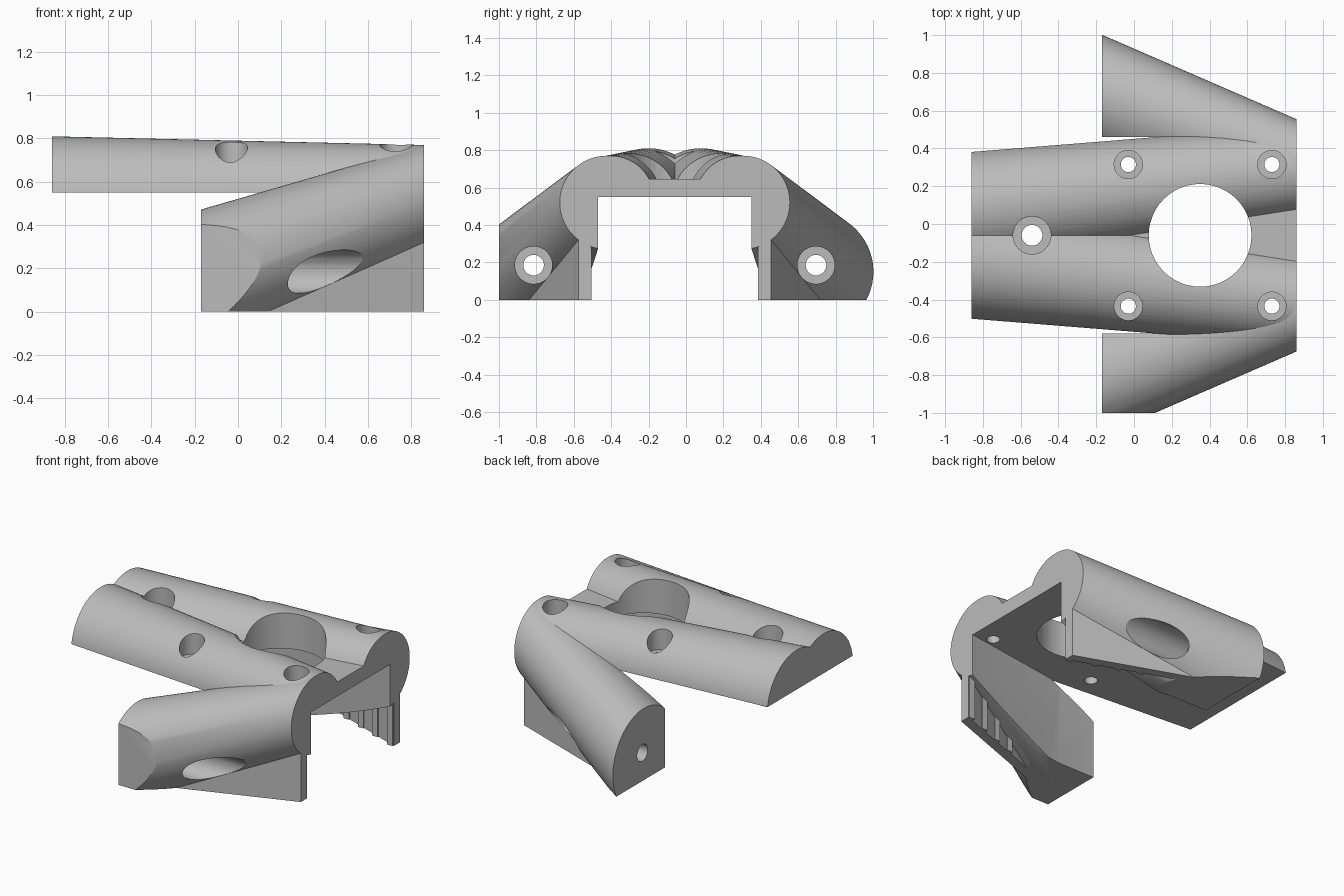
import bpy, bmesh, math
from mathutils import Matrix, Vector

if "Cube" in bpy.data.objects:
    bpy.data.objects.remove(bpy.data.objects["Cube"])

MID = -0.06      # y of the symmetry plane
END = 0.86       # half length along x
ARM_X = -0.17    # x of the free ends of the arms
ROOF = 0.55      # underside of the deck

grey = bpy.data.materials.new("plain grey")
grey.use_nodes = True
grey.diffuse_color = (0.5, 0.5, 0.5, 1)
grey.node_tree.nodes["Principled BSDF"].inputs["Base Color"].default_value = (0.5, 0.5, 0.5, 1)


def make(name, bm):
    bmesh.ops.recalc_face_normals(bm, faces=bm.faces)
    mesh = bpy.data.meshes.new(name)
    bm.to_mesh(mesh)
    bm.free()
    obj = bpy.data.objects.new(name, mesh)
    bpy.context.collection.objects.link(obj)
    mesh.materials.append(grey)
    return obj


def prism(name, low, high):
    """Solid between two matching outlines."""
    bm = bmesh.new()
    a = [bm.verts.new(p) for p in low]
    b = [bm.verts.new(p) for p in high]
    bm.faces.new(a)
    bm.faces.new(b)
    for i in range(len(a)):
        j = (i + 1) % len(a)
        bm.faces.new((a[i], a[j], b[j], b[i]))
    return make(name, bm)


def block(name, x, y, z):
    corners = [(x[0], y[0]), (x[1], y[0]), (x[1], y[1]), (x[0], y[1])]
    return prism(name, [(*c, z[0]) for c in corners], [(*c, z[1]) for c in corners])


def ring(x, y, z, r, n=72):
    return [(x, y + r * math.cos(math.tau * i / n), z + r * math.sin(math.tau * i / n))
            for i in range(n)]


def rod(start, end, r):
    """Cylinder between two points, used for drilling."""
    a, b = Vector(start), Vector(end)
    bm = bmesh.new()
    turn = (b - a).to_track_quat('Z', 'Y').to_matrix().to_4x4()
    bmesh.ops.create_cone(bm, cap_ends=True, segments=48, radius1=r, radius2=r,
                          depth=(b - a).length, matrix=Matrix.Translation((a + b) / 2) @ turn)
    return make("drill", bm)


def combine(obj, tool, operation):
    mod = obj.modifiers.new("cut", 'BOOLEAN')
    mod.operation, mod.object, mod.solver = operation, tool, 'EXACT'
    bpy.context.view_layer.objects.active = obj
    bpy.ops.object.modifier_apply(modifier=mod.name)
    bpy.data.objects.remove(tool)


def drill_deck(obj):
    # large central opening
    combine(obj, rod((0.35, MID, -1), (0.35, MID, 2), 0.272), 'DIFFERENCE')
    # counterbored screw holes
    spots = [(x, MID + s * 0.375, 0.04, 0.075) for x in (-0.03, 0.73) for s in (-1, 1)]
    spots.append((-0.54, MID, 0.055, 0.1))
    for x, y, r, head in spots:
        combine(obj, rod((x, y, 0.3), (x, y, 2), r), 'DIFFERENCE')
        combine(obj, rod((x, y, 0.645), (x, y, 2), head), 'DIFFERENCE')


def finish(obj):
    bpy.ops.object.select_all(action='DESELECT')
    obj.select_set(True)
    bpy.context.view_layer.objects.active = obj
    bpy.ops.object.shade_smooth_by_angle(angle=math.radians(25))


# deck: two tapering half rounds joined by a flat web
def half_round(s):
    return prism("deck", ring(-END, MID + s * 0.14, 0.505, 0.305),
                 ring(END, MID + s * 0.345, 0.535, 0.235))


deck = half_round(1)
combine(deck, half_round(-1), 'UNION')
combine(deck, block("web", (-0.5, END), (MID - 0.2, MID + 0.2), (0.4, 0.645)), 'UNION')
combine(deck, block("under", (-2, 2), (-2, 2), (-1, ROOF)), 'DIFFERENCE')
drill_deck(deck)
finish(deck)

# arms: sloping tapered tubes with a hanging side wall
for s, name in ((1, "left_arm"), (-1, "right_arm")):
    def off(d):
        return MID + s * d

    arm = prism(name, ring(ARM_X, off(0.74), 0.15, 0.322), ring(END, off(0.365), 0.52, 0.25))

    # side wall running parallel to the tube
    wall = prism("wall",
                 [(ARM_X, off(0.825), -0.1), (ARM_X, off(0.89), -0.1),
                  (ARM_X, off(0.89), 0.15), (ARM_X, off(0.825), 0.15)],
                 [(END, off(0.45), -0.1), (END, off(0.515), -0.1),
                  (END, off(0.515), 0.45), (END, off(0.45), 0.45)])
    combine(arm, wall, 'UNION')

    # upright ribs on the inside of the wall
    for x in (0.835, 0.69, 0.55, 0.41):
        d = 0.435 + (END - x) * 0.364
        z = 0.4 - (END - x) * 0.36
        rib = block("rib", (x - 0.02, x + 0.02), (off(d), off(d + 0.05)), (-0.1, z))
        combine(arm, rib, 'UNION')

    # inner clearance, floor and outer limit
    plan = [(2, off(0.41)), (END, off(0.41)), (0.1, off(0.52)), (-2, off(0.52)),
            (-2, off(-1)), (2, off(-1))]
    combine(arm, prism("clearance", [(*p, -1) for p in plan], [(*p, ROOF) for p in plan]), 'DIFFERENCE')
    combine(arm, block("floor", (-2, 2), (-2, 2), (-1, 0)), 'DIFFERENCE')
    combine(arm, block("limit", (-2, 2), (-2, -1), (-1, 2)), 'DIFFERENCE')

    # lengthwise screw hole with a deep counterbore
    combine(arm, rod((-1, off(0.755), 0.185), (1, off(0.755), 0.185), 0.055), 'DIFFERENCE')
    combine(arm, rod((0.1, off(0.755), 0.185), (1, off(0.755), 0.185), 0.1), 'DIFFERENCE')
    drill_deck(arm)
    finish(arm)
